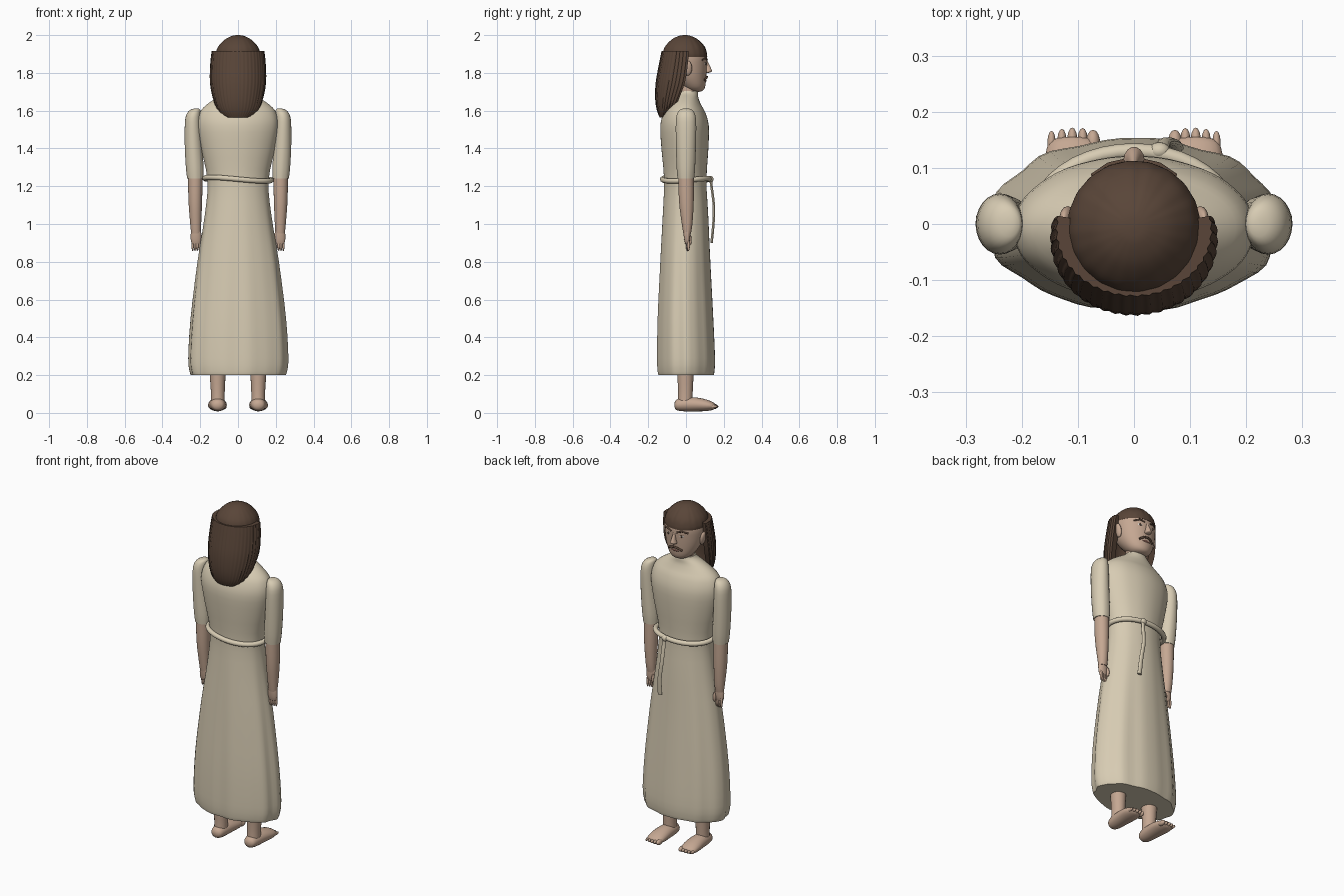
import bpy
from math import sin, cos, pi, radians
from mathutils import Vector


def material(name, rgb):
    m = bpy.data.materials.new(name)
    m.diffuse_color = (*rgb, 1)
    return m


SKIN = material("skin", (0.56, 0.39, 0.29))
ROBE = material("linen", (0.68, 0.60, 0.45))
HAIR = material("hair", (0.10, 0.06, 0.04))
LIP = material("lip", (0.40, 0.18, 0.14))
WHITE = material("eye_white", (0.85, 0.82, 0.78))


def skin(name, loops, mat, angle=50):
    """Bridge closed loops of equal length and cap both ends."""
    n = len(loops[0])
    faces = [(k * n + i, k * n + (i + 1) % n, (k + 1) * n + (i + 1) % n, (k + 1) * n + i)
             for k in range(len(loops) - 1) for i in range(n)]
    faces += [tuple(range(n))[::-1], tuple(range((len(loops) - 1) * n, len(loops) * n))]
    me = bpy.data.meshes.new(name)
    me.from_pydata([p for lp in loops for p in lp], [], faces)
    me.polygons.foreach_set("use_smooth", [True] * len(me.polygons))
    me.set_sharp_from_angle(angle=radians(angle))
    me.materials.append(mat)
    ob = bpy.data.objects.new(name, me)
    bpy.context.collection.objects.link(ob)
    return ob


def refine(rows, steps):
    """Catmull-Rom interpolation between profile rows."""
    out = []
    for k in range(len(rows) - 1):
        p0, p1 = rows[max(k - 1, 0)], rows[k]
        p2, p3 = rows[k + 1], rows[min(k + 2, len(rows) - 1)]
        for s in range(steps):
            t = s / steps
            out.append([b + .5 * t * (c - a + t * (2*a - 5*b + 4*c - d + t * (3*(b - c) + d - a)))
                        for a, b, c, d in zip(p0, p1, p2, p3)])
    return out + [rows[-1]]


def loft(name, rows, mat, n=20, steps=3, ripple=None, axis="z", angle=50):
    """rows: (position, centre u, centre v, radius u, radius v)."""
    loops = []
    for h, cu, cv, ru, rv in refine(rows, steps):
        lp = []
        for i in range(n):
            a = 2 * pi * i / n
            f = 1 + (ripple(a, h) if ripple else 0)
            u, v = cu + ru * f * cos(a), cv + rv * f * sin(a)
            lp.append((u, v, h) if axis == "z" else (u, h, v))
        loops.append(lp if axis == "z" else lp[::-1])
    return skin(name, loops, mat, angle)


def ball(name, loc, size, mat, rot=(0, 0, 0)):
    bpy.ops.mesh.primitive_uv_sphere_add(segments=14, ring_count=10, radius=1, location=loc, rotation=rot)
    ob = bpy.context.object
    ob.name, ob.scale = name, size
    bpy.ops.object.shade_smooth()
    ob.data.materials.append(mat)
    return ob


def tube(name, pts, r, mat, cyclic=False):
    cu = bpy.data.curves.new(name, "CURVE")
    cu.dimensions, cu.bevel_depth, cu.bevel_resolution, cu.use_fill_caps = "3D", r, 3, True
    sp = cu.splines.new("POLY")
    sp.points.add(len(pts) - 1)
    for p, co in zip(sp.points, pts):
        p.co = (*co, 1)
    sp.use_cyclic_u = cyclic
    sp.use_smooth = True
    cu.materials.append(mat)
    ob = bpy.data.objects.new(name, cu)
    bpy.context.collection.objects.link(ob)


# robe with soft vertical folds, fading towards the shoulders
def folds(a, z):
    k = max(0.15, min(1, (1.25 - z) / 0.7)) if z < 1.6 else 0
    return 0.02 + k * (0.016 * sin(9 * a + 0.6) + 0.010 * sin(14 * a + 2))


loft("robe", [
    (0.20, 0, 0, .243, .143), (0.22, 0, 0, .25, .147), (0.29, 0, 0, .257, .150),
    (0.50, 0, -.003, .245, .144), (0.80, 0, -.004, .210, .130), (1.05, 0, -.003, .172, .118),
    (1.23, 0, -.004, .158, .110), (1.40, 0, -.006, .192, .122), (1.52, 0, -.008, .212, .126),
    (1.59, 0, -.008, .198, .108), (1.63, 0, -.006, .165, .085), (1.665, 0, 0, .115, .065),
    (1.69, 0, .008, .072, .055), (1.705, 0, .01, .060, .050)], ROBE, 64, 3, folds)

# belt and its hanging end
tube("belt", [(.176 * cos(a), .127 * sin(a) + .003, 1.237 + .006 * sin(2 * a) - .005 * cos(a))
              for a in [2 * pi * i / 40 for i in range(40)]], .014, ROBE, True)
loft("belt_tail", [(0.90, .075, .135, .014, .007), (1.0, .07, .145, .013, .007),
                   (1.1, .055, .147, .012, .007), (1.2, .05, .135, .012, .007),
                   (1.245, .045, .13, .012, .008)], ROBE, 10)
ball("belt_knot", (.045, .13, 1.237), (.02, .016, .018), ROBE)

for s, side in ((-1, "left"), (1, "right")):
    # sleeve, arm and hand
    loft(side + "_sleeve", [
        (1.24, s * .226, 0, .043, .044), (1.30, s * .229, 0, .047, .049), (1.42, s * .236, 0, .046, .053),
        (1.54, s * .239, 0, .042, .054), (1.585, s * .234, 0, .036, .046), (1.606, s * .225, 0, .024, .03),
        (1.612, s * .220, 0, .006, .008)], ROBE, 24, 3,
        lambda a, z: .02 * sin(7 * a) * max(0, (1.5 - z) / .26))
    loft(side + "_forearm", [
        (0.95, s * .223, .006, .025, .020), (1.0, s * .224, .006, .029, .028),
        (1.12, s * .226, .002, .036, .039), (1.27, s * .226, 0, .039, .041)], SKIN)
    loft(side + "_hand", [
        (0.895, s * .222, .006, .022, .010), (0.915, s * .222, .006, .028, .015),
        (0.95, s * .222, .005, .028, .018), (0.975, s * .223, .005, .022, .018)], SKIN)
    for i in range(4):
        ball(side + "_finger", (s * (.204 + .012 * i), .007 + .002 * i, .89), (.0068, .008, .034), SKIN)
    ball(side + "_thumb", (s * .2, .021, .915), (.008, .009, .028), SKIN)

    # leg, foot and toes
    loft(side + "_leg", [(0.05, s * .107, -.005, .036, .038), (0.12, s * .107, -.003, .037, .039),
                         (0.24, s * .108, -.003, .044, .045), (0.35, s * .108, -.003, .046, .047)], SKIN)
    loft(side + "_foot", [
        (-.062, s * .107, .042, .008, .008), (-.052, s * .107, .042, .030, .026),
        (-.02, s * .107, .045, .040, .036), (.05, s * .108, .045, .047, .037),
        (.11, s * .109, .040, .050, .030), (.145, s * .109, .036, .042, .019),
        (.155, s * .109, .036, .02, .010)], SKIN, axis="y")
    for i in range(5):
        r = (.015, .011, .011, .010, .009)[i]
        ball(side + "_toe", (s * (.073 + .0185 * i), .144 + .004 * sin(i * .9), .034), (r * .85, .024, r), SKIN)

    # ear, eye, brow, half of the moustache
    ball(side + "_ear", (s * .118, .010, 1.825), (.013, .022, .04), SKIN, (0, s * .2, 0))
    ball(side + "_eye", (s * .042, .098, 1.848), (.016, .007, .007), WHITE, (0, 0, -s * .4))
    ball(side + "_pupil", (s * .042, .104, 1.848), (.006, .004, .007), HAIR)
    tube(side + "_brow", [(s * .018, .111, 1.869), (s * .045, .105, 1.878), (s * .074, .085, 1.868)], .005, HAIR)
    tube(side + "_moustache", [(0, .111, 1.779), (s * .02, .109, 1.776), (s * .044, .097, 1.762)], .006, HAIR)

# neck and head
loft("neck", [(1.64, 0, .008, .060, .05), (1.70, 0, .010, .054, .046), (1.78, 0, .005, .056, .05)], SKIN)
loft("head", [
    (1.700, 0, .050, .015, .02), (1.707, 0, .048, .045, .042), (1.73, 0, .038, .072, .064),
    (1.78, 0, .016, .099, .091), (1.84, 0, .002, .113, .109), (1.89, 0, -.004, .116, .115),
    (1.94, 0, -.006, .100, .100), (1.975, 0, -.006, .067, .067), (1.992, 0, -.006, .030, .030),
    (1.996, 0, -.006, .004, .004)], SKIN, 32)
loft("nose", [(1.800, 0, .108, .012, .010), (1.806, 0, .114, .019, .022), (1.82, 0, .114, .014, .021),
              (1.85, 0, .108, .008, .012), (1.872, 0, .104, .006, .006)], SKIN, 14)
ball("mouth", (0, .100, 1.758), (.026, .009, .006), LIP)


# hair cap, combed so the scalp shows through at the crown front
def combed(a, z):
    front = max(0, sin(a)) if 1.93 < z < 1.993 else 0
    return .012 + .004 * sin(20 * a) - front * .022 * max(0, sin(13 * a + 1.5))


loft("hair_cap", [
    (1.885, 0, -.005, .116, .116), (1.905, 0, -.006, .116, .115), (1.94, 0, -.006, .103, .103),
    (1.977, 0, -.006, .068, .068), (1.996, 0, -.006, .030, .030),
    (2.0, 0, -.006, .004, .004)], HAIR, 96, 4, combed)

# long back hair: thick C-shaped shell with fine strands
loops, m = [], 72
for z, cy, rx, ry in refine([(1.565, -.105, .065, .034), (1.60, -.083, .105, .070),
                             (1.66, -.060, .130, .102), (1.75, -.032, .147, .127),
                             (1.85, -.016, .145, .125), (1.915, -.010, .138, .118)], 3):
    outer, inner = [], []
    for i in range(m + 1):
        a = radians(-192 + 204 * i / m)
        f = 1 + .015 * sin(i * pi / 1.5)
        outer.append((rx * f * cos(a), cy + ry * f * sin(a), z))
        inner.append((rx * .76 * cos(a), cy + ry * .76 * sin(a), z))
    loops.append(outer + inner[::-1])
skin("back_hair", loops, HAIR)
